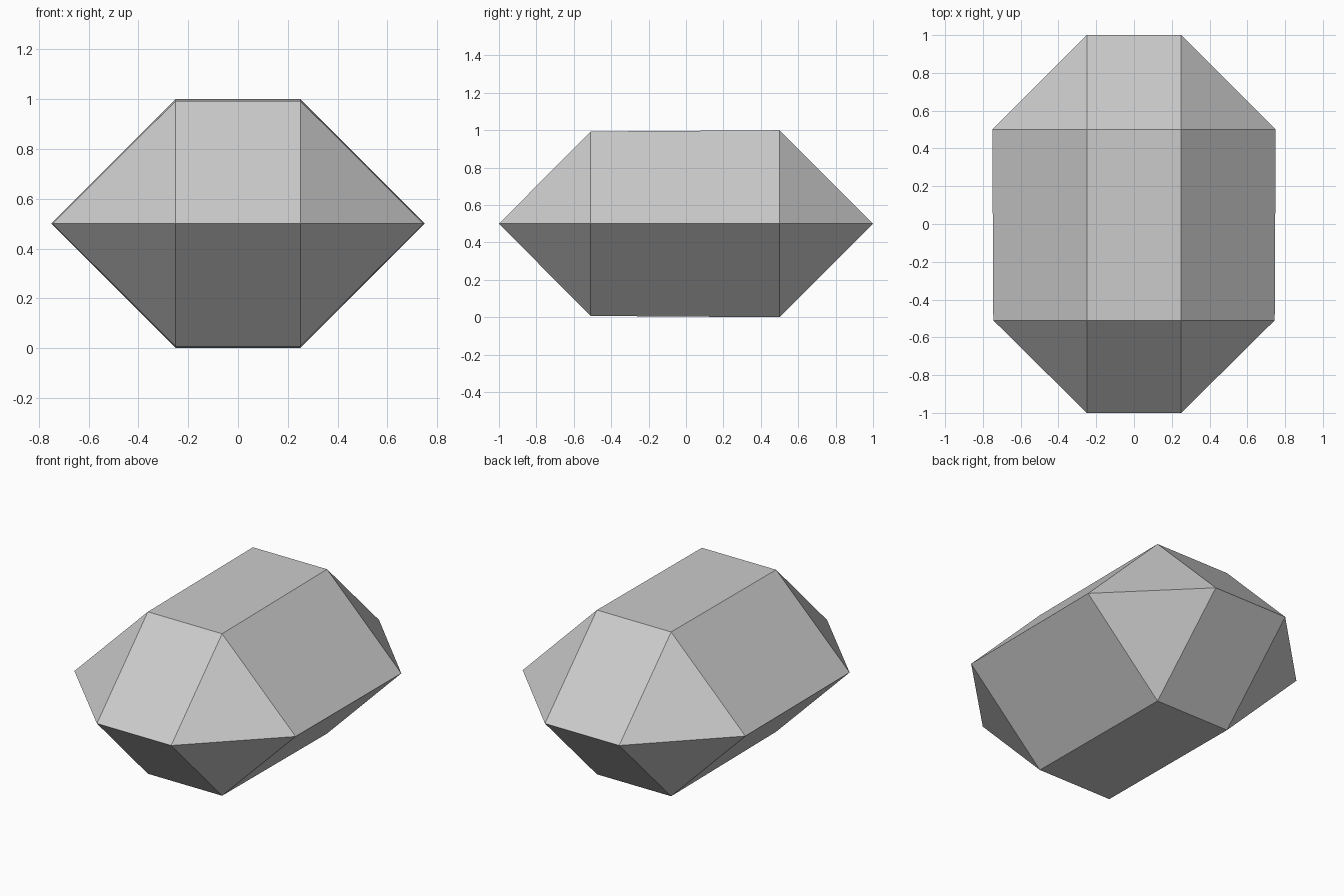
import bpy
import bmesh

default_cube = bpy.data.objects.get("Cube")
if default_cube:
    bpy.data.objects.remove(default_cube, do_unlink=True)

# Single grey finish
grey = bpy.data.materials.new("plain grey")
grey.use_nodes = True
colour = (0.6, 0.6, 0.6, 1)
grey.diffuse_color = colour
grey.node_tree.nodes["Principled BSDF"].inputs["Base Color"].default_value = colour

# Faceted body: two hexagonal rings along y, each closed by a short end edge
bm = bmesh.new()
MID = 0.5
for y, end, half_width, half_height in ((-0.51, -1, 0.745, 0.493), (0.5, 1, 0.75, 0.5)):
    for side in (-1, 1):
        bm.verts.new((side * half_width, y, MID))
        bm.verts.new((side * 0.25, end, MID))
        for up in (-1, 1):
            bm.verts.new((side * 0.25, y, MID + up * half_height))

# Skin the points, then merge the nearly flat triangles into facets
bmesh.ops.convex_hull(bm, input=bm.verts[:])
bmesh.ops.dissolve_limit(bm, angle_limit=0.06, verts=bm.verts[:], edges=bm.edges[:])
bmesh.ops.recalc_face_normals(bm, faces=bm.faces[:])

mesh = bpy.data.meshes.new("faceted_body")
bm.to_mesh(mesh)
bm.free()
mesh.materials.append(grey)
body = bpy.data.objects.new("faceted_body", mesh)
bpy.context.collection.objects.link(body)
